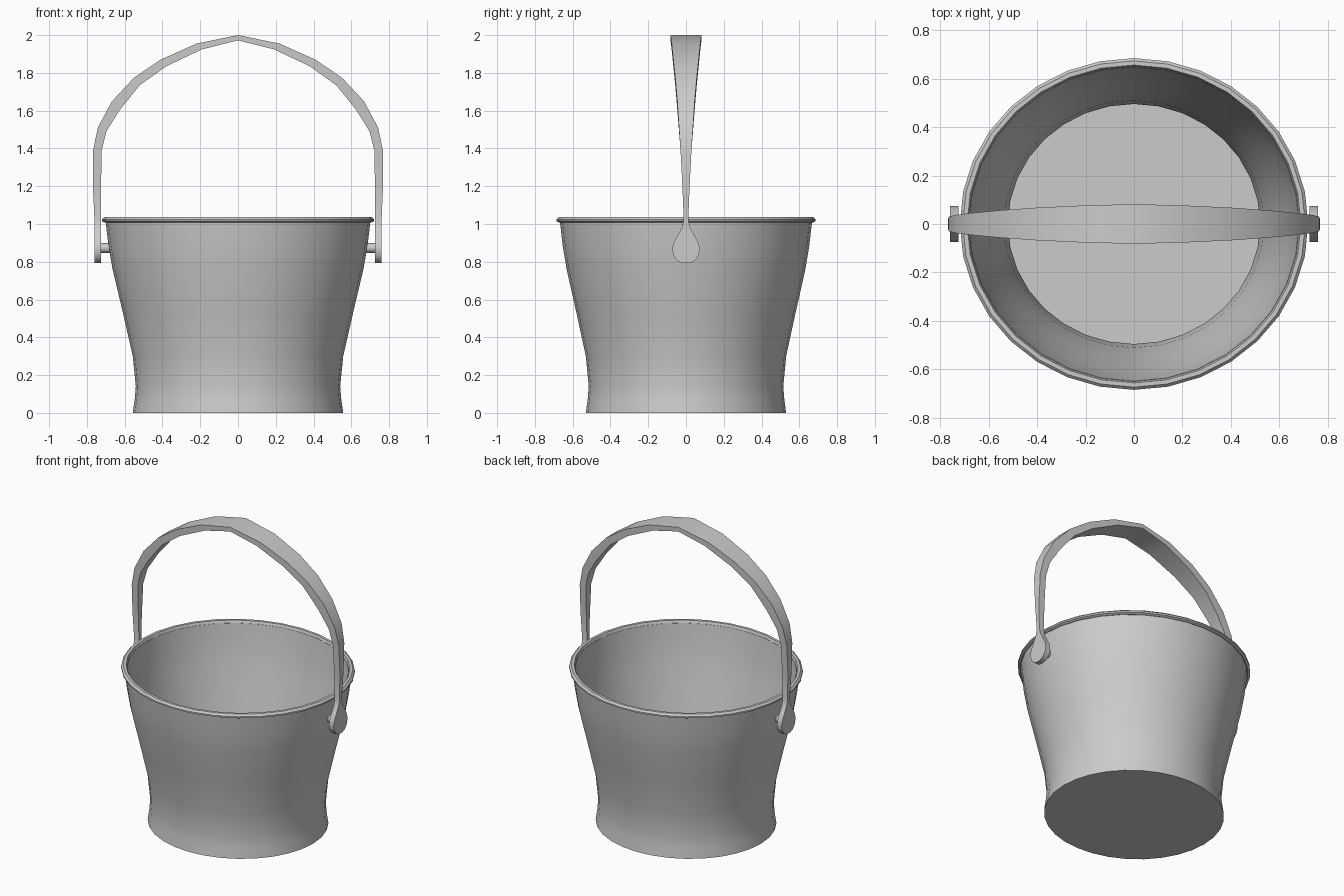
import bpy, bmesh, math

if "Cube" in bpy.data.objects:
    bpy.data.objects.remove(bpy.data.objects["Cube"])

SIDES = 32
Y_SCALE = 0.952          # bucket is slightly oval


def make_object(name, bm, angle=40):
    bmesh.ops.recalc_face_normals(bm, faces=bm.faces)
    mesh = bpy.data.meshes.new(name)
    bm.to_mesh(mesh)
    bm.free()
    ob = bpy.data.objects.new(name, mesh)
    bpy.context.collection.objects.link(ob)
    bpy.ops.object.select_all(action='DESELECT')
    ob.select_set(True)
    bpy.context.view_layer.objects.active = ob
    bpy.ops.object.shade_smooth_by_angle(angle=math.radians(angle))
    return ob


def bridge(bm, a, b):
    n = len(a)
    for i in range(n):
        j = (i + 1) % n
        bm.faces.new((a[i], a[j], b[j], b[i]))


def lathe(name, profile, cap):
    """Oval rings from (radius, z); cap ends, or join the last to the first."""
    bm = bmesh.new()
    rings = []
    for r, z in profile:
        rings.append([bm.verts.new((r * math.cos(t), r * Y_SCALE * math.sin(t), z))
                      for t in (2 * math.pi * i / SIDES for i in range(SIDES))])
    for a, b in zip(rings, rings[1:]):
        bridge(bm, a, b)
    if cap:
        bm.faces.new(rings[0])
        bm.faces.new(rings[-1])
    else:
        bridge(bm, rings[-1], rings[0])
    return make_object(name, bm)


# Bucket body: outer wall up, inner wall down to the floor
outer = [(0.557, 0.0), (0.547, 0.07), (0.541, 0.14), (0.557, 0.30), (0.607, 0.52),
         (0.664, 0.76), (0.685, 0.88), (0.702, 1.02)]
inner = [(r - 0.02, max(z, 0.02)) for r, z in reversed(outer)]
lathe("bucket_body", outer + inner, True)

# Rolled rim
lathe("bucket_rim", [(0.682, 1.015), (0.705, 1.008), (0.720, 1.015),
                     (0.720, 1.025), (0.708, 1.037), (0.690, 1.037)], False)

# Handle: sections (outer x, outer z, inner x, inner z, half width), foot to crown
half = [(0.76, z, 0.725, z, w) for z, w in (
    (0.793, 0.018), (0.803, 0.042), (0.825, 0.063), (0.865, 0.074),
    (0.90, 0.066), (0.94, 0.045), (0.98, 0.022), (1.02, 0.012))]
half += [(0.768, 1.20, 0.725, 1.20, 0.019), (0.767, 1.39, 0.722, 1.39, 0.029),
         (0.742, 1.51, 0.697, 1.49, 0.037), (0.667, 1.65, 0.625, 1.605, 0.046),
         (0.55, 1.775, 0.52, 1.735, 0.057), (0.41, 1.87, 0.38, 1.835, 0.067),
         (0.22, 1.955, 0.19, 1.925, 0.076), (0.0, 2.0, 0.0, 1.972, 0.082)]
sections = half + [(-a, b, -c, d, w) for a, b, c, d, w in reversed(half[:-1])]
bm = bmesh.new()
rows = [[bm.verts.new(p) for p in ((a, -w, b), (a, w, b), (c, w, d), (c, -w, d))]
        for a, b, c, d, w in sections]
for r0, r1 in zip(rows, rows[1:]):
    bridge(bm, r0, r1)
bm.faces.new(rows[0])
bm.faces.new(rows[-1])
make_object("handle", bm)

# Pivot pins between the bucket wall and the handle feet
for side, label in ((1, "right"), (-1, "left")):
    bpy.ops.mesh.primitive_cylinder_add(vertices=12, radius=0.026, depth=0.07,
                                        location=(side * 0.70, 0, 0.873),
                                        rotation=(0, math.pi / 2, 0))
    pin = bpy.context.object
    pin.name = "pivot_pin_" + label
    bpy.ops.object.shade_smooth_by_angle(angle=math.radians(40))
